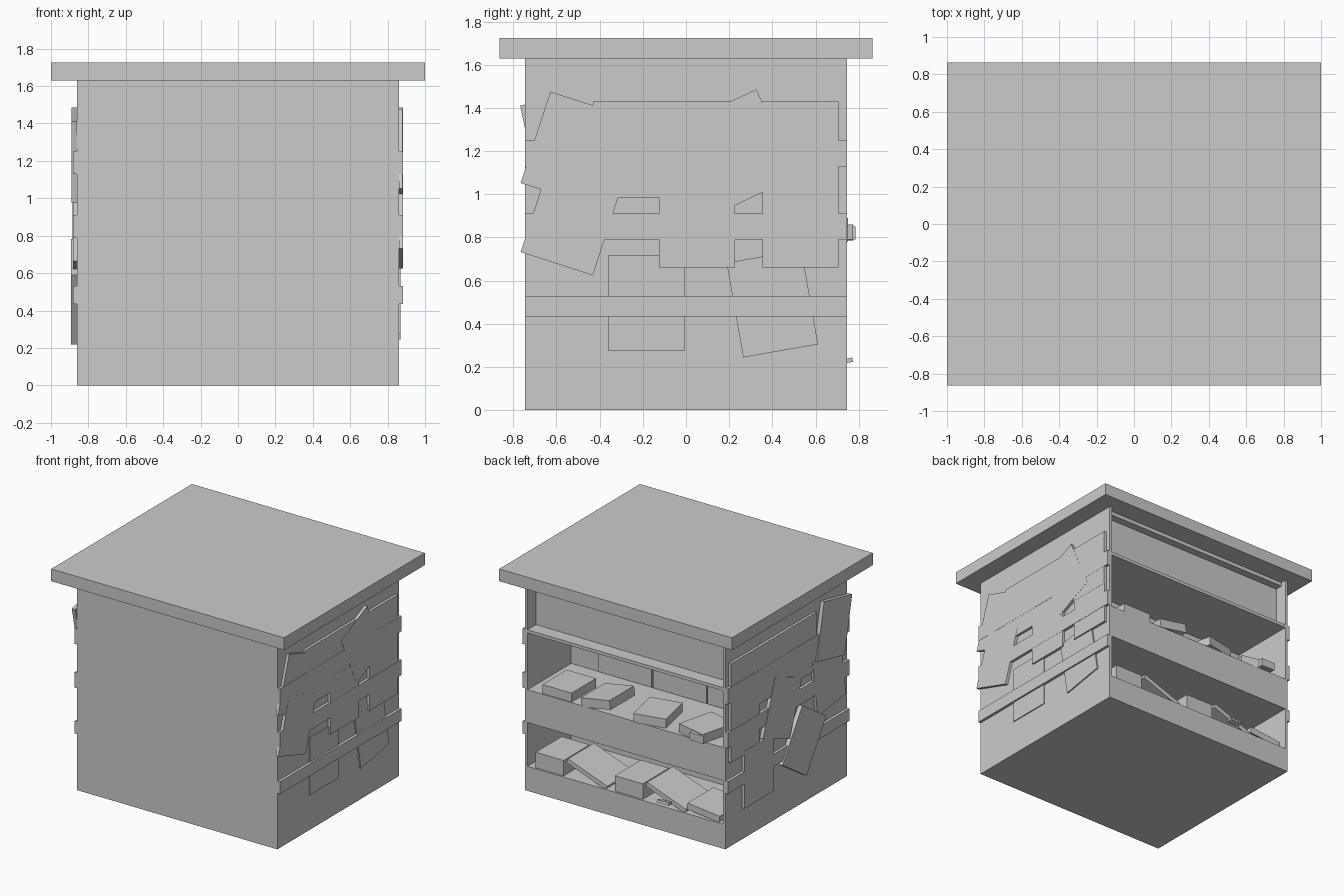
import bpy
from math import radians
from mathutils import Matrix

if "Cube" in bpy.data.objects:
    bpy.data.objects.remove(bpy.data.objects["Cube"])


def box(name, lo, hi):
    """Axis-aligned box between two corners."""
    return slab(name, [(a + b) / 2 for a, b in zip(lo, hi)],
                [b - a for a, b in zip(lo, hi)])


def slab(name, centre, size, axis='Z', angle=0.0):
    """Box about a centre, optionally turned about one axis."""
    bpy.ops.mesh.primitive_cube_add(size=1)
    ob = bpy.context.object
    ob.name = name
    ob.data.transform(Matrix.Rotation(radians(angle), 4, axis)
                      @ Matrix.Diagonal((*size, 1)))
    ob.location = centre
    return ob


W, D, H = 0.86, 0.745, 1.63      # half width, half depth, body height
WALL, BACK = 0.02, 0.21          # side thickness, inner wall of the shelves

# Counter body, open towards the back
box("counter_top", (-1, -0.863, H), (1, 0.863, 1.725))
box("front_body", (-W, -D, 0), (W, BACK, H))
for s, side in ((-1, "left"), (1, "right")):
    x0, x1 = sorted((s * W, s * (W - WALL)))
    box(side + "_wall", (x0, BACK, 0), (x1, D, H))
IN = W - WALL
box("lower_shelf", (-IN, BACK, 0), (IN, D, 0.19))
box("middle_shelf", (-IN, BACK, 0.53), (IN, D, 0.785))
box("upper_shelf", (-IN, BACK, 1.225), (IN, D, 1.25))
box("upper_back_panel", (-IN, 0.6, 1.25), (IN, 0.64, H))
box("upper_rail", (-IN, 0.64, 1.60), (IN, 0.70, H))

# Raised bands along both sides
for s, side in ((-1, "left"), (1, "right")):
    x0, x1 = sorted((s * W, s * 0.882))
    for z0, z1 in ((0.435, 0.53), (0.79, 0.91), (1.13, 1.25)):
        box(side + "_band", (x0, -D, z0), (x1, D, z1))

# Thin sheets pinned to the sides: y, z, tilt, thickness
PW, PH = 0.352, 0.445
right = [(-0.53, 1.21, -18, .020), (-0.255, 1.2075, 0, .021), (0.095, 1.2075, 0, .020),
         (0.26, 1.21, 25, .022), (0.53, 1.2075, 0, .021), (-0.53, 0.89, -18, .022),
         (0.05, 0.883, 0, .021), (0.53, 0.883, 0, .020),
         (-0.182, 0.497, 0, .008), (0.40, 0.494, 10, .010)]
left = [(0.53, 1.2075, 0, .020), (0.18, 1.2075, 0, .021), (-0.17, 1.2075, 0, .020),
        (-0.55, 1.23, 12, .030), (0.53, 0.883, 0, .020), (0.08, 0.85, 20, .026),
        (-0.50, 0.86, -8, .022), (0.365, 0.467, 0, .022), (-0.18, 0.50, 33, .032)]
for s, sheets in ((1, right), (-1, left)):
    for y, z, tilt, t in sheets:
        slab("side_sheet", (s * (W + t / 2), y, z), (t, PW, PH), 'X', tilt)

# Boards standing against the inner wall of the upper compartment
for i in range(4):
    x = 0.60 - 0.47 * i
    box("inner_board", (max(x - 0.46, -IN), BACK, 0.79), (x, BACK + 0.012, 1.18))

# Boxes lying on the middle shelf: x, y, z, axis, angle
for x, y, z, ax, a in ((0.59, 0.59, 0.822, 'Z', 0), (0.25, 0.60, 0.835, 'Y', 10),
                       (-0.18, 0.60, 0.825, 'Z', 12), (-0.60, 0.60, 0.82, 'Z', -14)):
    slab("shelf_box", (x, y, z), (0.25, 0.30, 0.07), ax, a)

# Stacked boxes and leaning ones on the lower shelf
for x in (0.66, -0.02):
    slab("lower_box", (x, 0.57, 0.25), (0.24, 0.32, 0.12))
    slab("leaning_box", (x - 0.32, 0.57, 0.255), (0.36, 0.32, 0.035), 'Y', -20)
slab("end_box", (-0.66, 0.57, 0.225), (0.28, 0.32, 0.05), 'Y', -6)

# Small corners poking out past the shelf edges
slab("poking_box", (-0.64, 0.765, 0.82), (0.12, 0.04, 0.06))
slab("poking_corner", (-0.34, 0.752, 0.23), (0.10, 0.04, 0.02), 'X', 12)
